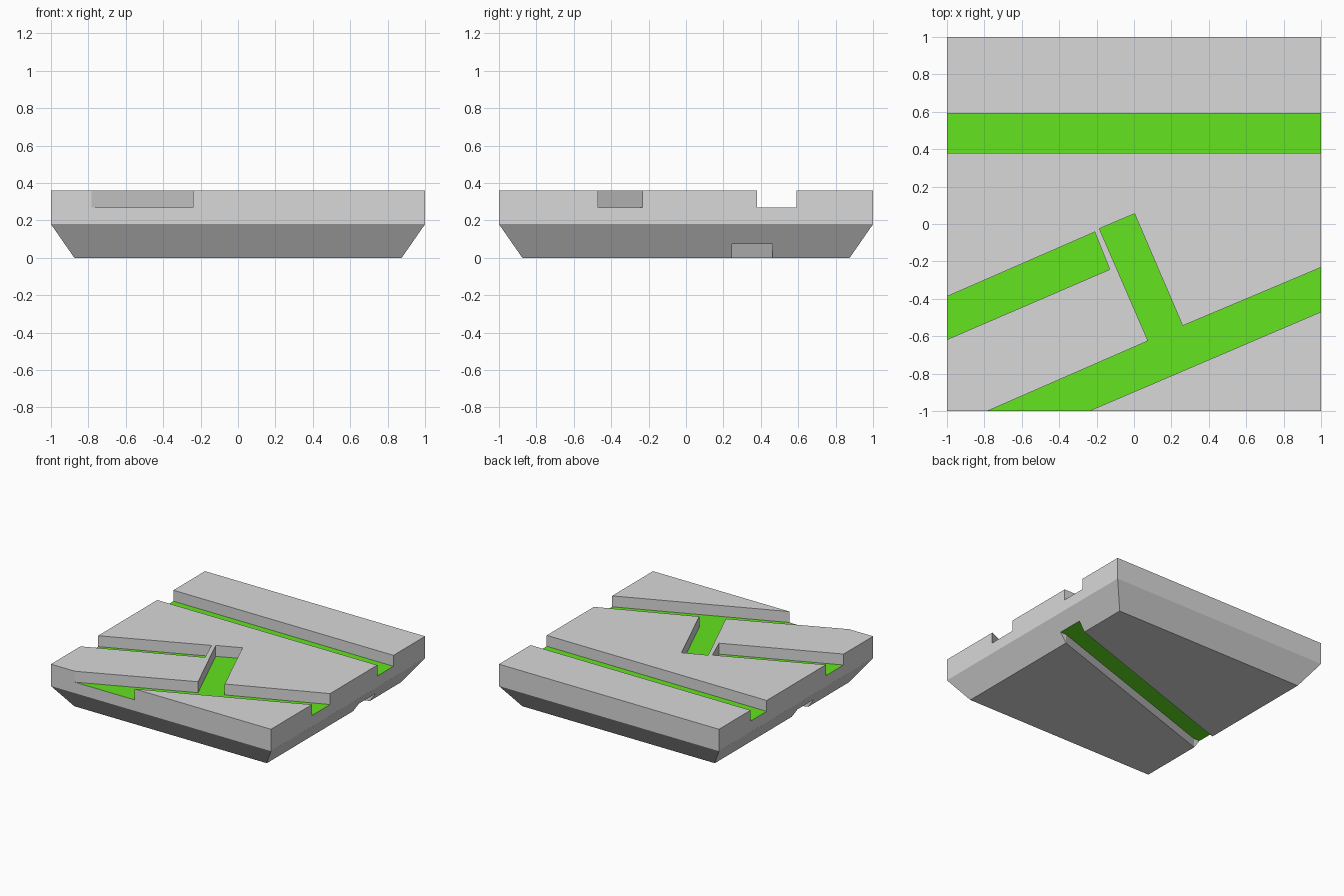
import bpy
import bmesh

if "Cube" in bpy.data.objects:
    bpy.data.objects.remove(bpy.data.objects["Cube"])

TOP, FLOOR, UNDER = 0.36, 0.27, 0.075


def material(name, color):
    mat = bpy.data.materials.new(name)
    mat.diffuse_color = (*color, 1)
    mat.use_nodes = True
    mat.node_tree.nodes["Principled BSDF"].inputs["Base Color"].default_value = mat.diffuse_color
    return mat


def loft(name, rings):
    """Closed solid from a stack of matching rings of 3D points."""
    bm = bmesh.new()
    loops = [[bm.verts.new(p) for p in ring] for ring in rings]
    n = len(loops[0])
    bm.faces.new(loops[0][::-1])
    bm.faces.new(loops[-1])
    for a, b in zip(loops, loops[1:]):
        for i in range(n):
            j = (i + 1) % n
            bm.faces.new((a[i], a[j], b[j], b[i]))
    bmesh.ops.recalc_face_normals(bm, faces=bm.faces)
    mesh = bpy.data.meshes.new(name)
    bm.to_mesh(mesh)
    bm.free()
    obj = bpy.data.objects.new(name, mesh)
    bpy.context.collection.objects.link(obj)
    return obj


def square(half, z):
    return [(-half, -half, z), (half, -half, z), (half, half, z), (-half, half, z)]


def prism(name, outline, z0, z1):
    return loft(name, [[(x, y, z) for x, y in outline] for z in (z0, z1)])


# Slab with a bevelled underside
slab = loft("floor_slab", [square(0.875, 0), square(1, 0.18), square(1, TOP)])
slab.data.materials.append(material("stone grey", (0.69, 0.69, 0.69)))
slab.data.materials.append(material("glowing green", (0.125, 0.77, 0.014)))

# Channel outlines: straight, blind diagonal, diagonal with a branch
top_channels = {
    "straight_channel": [(-1.2, 0.38), (1.2, 0.38), (1.2, 0.59), (-1.2, 0.59)],
    "blind_channel": [(-1.2, -0.704), (-0.13, -0.243), (-0.21, -0.043), (-1.2, -0.475)],
    "branched_channel": [(-1.2, -1.41), (1.2, -0.384), (1.2, -0.148), (0.26, -0.544),
                         (0.003, 0.055), (-0.185, -0.025), (0.075, -0.625), (-1.2, -1.182)],
}
cutters = [prism(n, o, FLOOR, TOP + 0.2) for n, o in top_channels.items()]

# Diagonal channel across the underside, running straight out at its ends
under = [(-1.2, -0.338), (-0.875, -0.338), (0.875, 0.245), (1.2, 0.245),
         (1.2, 0.463), (0.875, 0.463), (-0.875, -0.125), (-1.2, -0.125)]
cutters.append(prism("under_channel", under, -0.2, UNDER))

# Carve the channels
for cutter in cutters:
    cutter.hide_render = True
    mod = slab.modifiers.new(cutter.name, "BOOLEAN")
    mod.operation = "DIFFERENCE"
    mod.solver = "EXACT"
    mod.object = cutter
bpy.context.view_layer.objects.active = slab
slab.select_set(True)
for cutter in cutters:
    bpy.ops.object.modifier_apply(modifier=cutter.name)
for cutter in cutters:
    bpy.data.objects.remove(cutter)

# Channel floors are green, everything else grey
for face in slab.data.polygons:
    flat = abs(face.normal.z) > 0.99
    on_floor = min(abs(face.center.z - FLOOR), abs(face.center.z - UNDER)) < 0.002
    face.material_index = 1 if flat and on_floor else 0
